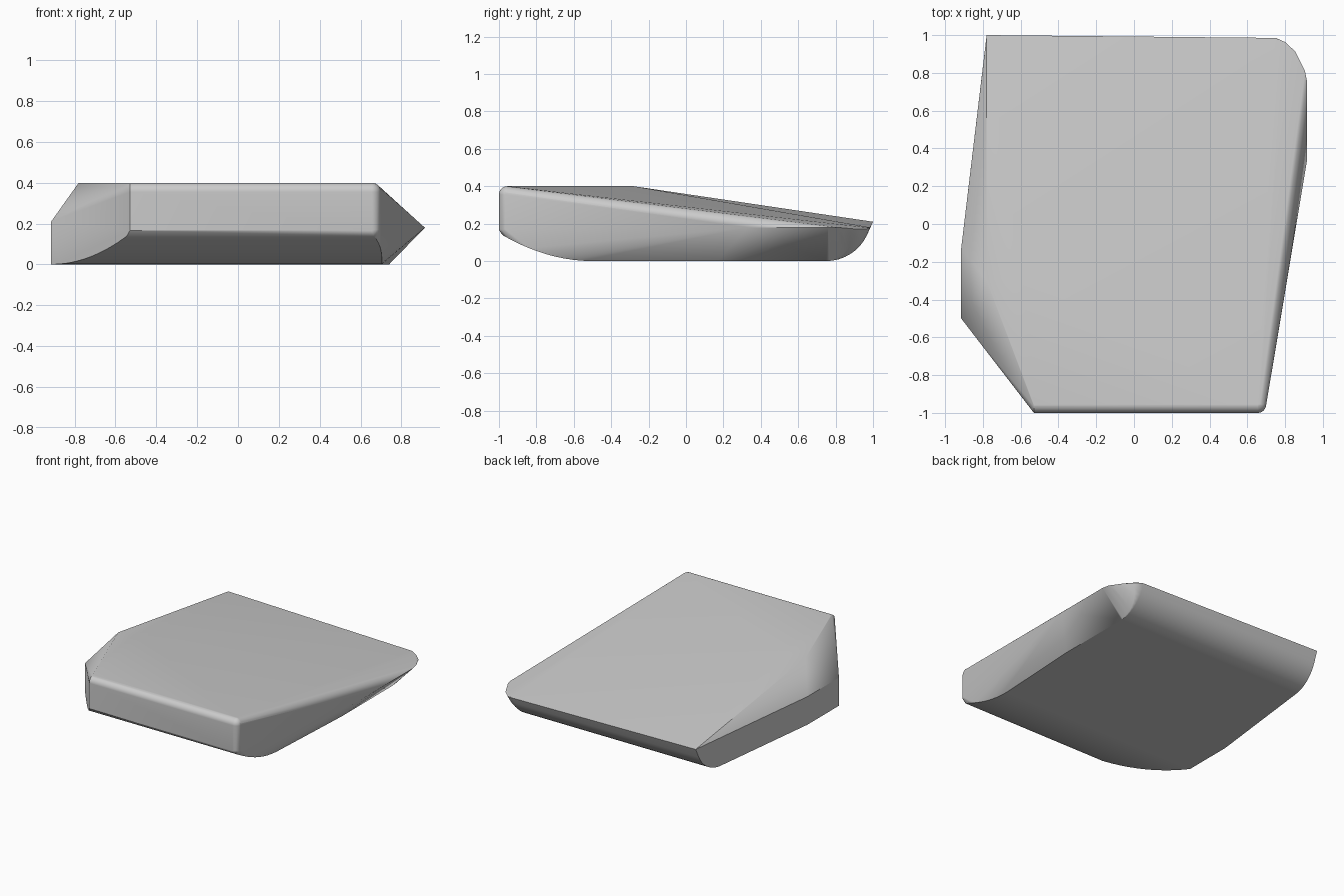
import bpy, bmesh
from math import sin, cos, pi

cube = bpy.data.objects.get("Cube")
if cube:
    bpy.data.objects.remove(cube)

stone = bpy.data.materials.new("stone grey")
stone.use_nodes = True
grey = (0.6, 0.6, 0.6, 1)
stone.diffuse_color = grey
stone.node_tree.nodes["Principled BSDF"].inputs["Base Color"].default_value = grey

# Sloping top and the angular left flank
points = [(-0.78, 1, 0.21), (-0.78, -0.3, 0.4), (-0.59, -0.28, 0.4)]
for y in (-0.5, -0.13):
    points += [(-0.915, y, 0), (-0.915, y, 0.21)]

# Pointed ridge along the right flank, easing round the back corner
points += [(0.915, 0.33, 0.18), (0.915, 0.76, 0.18), (0.905, 0.81, 0.18),
           (0.79, 0.96, 0.18), (0.75, 0.985, 0.18), (0.74, 0.17, 0)]

# Rounded front rim: a ball corner at the right, a plain arc at the left
radius, steps = 0.045, 6
for i in range(steps + 1):
    a = i / steps * pi / 2
    reach, z = radius * cos(a), 0.355 + radius * sin(a)
    points.append((-0.53, -0.955 - reach, z))
    for j in range(steps + 1):
        b = j / steps * pi / 2
        x, y = 0.655 + reach * sin(b), -0.955 - reach * cos(b)
        points.append((x, y, z))
        if i == 0:
            points.append((x, y, 0.17))

# Front underside sweeping down to the flat base
for i in range(13):
    s = (i / 12) ** 1.3
    y, z = -1 + 0.5 * s, 0.15 * (1 - s) ** 2 + (0.015 if i == 0 else 0)
    points += [(-0.53 - 0.385 * s, y, z), (0.705 - 0.05 * (1 - s) ** 6, y, z)]

# Back underside curling up to the thin rear edge
for i in range(11):
    a = i / 10 * 1.42
    y, z = 0.75 + 0.24 * sin(a), 0.24 - 0.24 * cos(a)
    points.append((-0.78 - 0.12 * (1 - y), y, z))
    if z < 0.18:
        for j in range(5):
            b = j / 4 * pi / 2
            points.append((0.74 + 0.17 * sin(b) * z / 0.18,
                           0.75 + 0.24 * sin(a) * cos(b), z))

# Wrap the slab and merge its flat faces
bm = bmesh.new()
for p in points:
    bm.verts.new(p)
hull = bmesh.ops.convex_hull(bm, input=bm.verts)
spare = {g for g in hull["geom_interior"] + hull["geom_unused"]
         if isinstance(g, bmesh.types.BMVert)}
bmesh.ops.delete(bm, geom=list(spare), context="VERTS")
bmesh.ops.dissolve_limit(bm, angle_limit=0.01, verts=bm.verts, edges=bm.edges)
bmesh.ops.recalc_face_normals(bm, faces=bm.faces)
mesh = bpy.data.meshes.new("stone_slab")
bm.to_mesh(mesh)
bm.free()
mesh.materials.append(stone)

slab = bpy.data.objects.new("stone_slab", mesh)
bpy.context.collection.objects.link(slab)
bpy.ops.object.select_all(action="DESELECT")
slab.select_set(True)
bpy.context.view_layer.objects.active = slab
bpy.ops.object.shade_smooth_by_angle(angle=0.55)
weighted = slab.modifiers.new("flat_faces", "WEIGHTED_NORMAL")
weighted.keep_sharp = True
